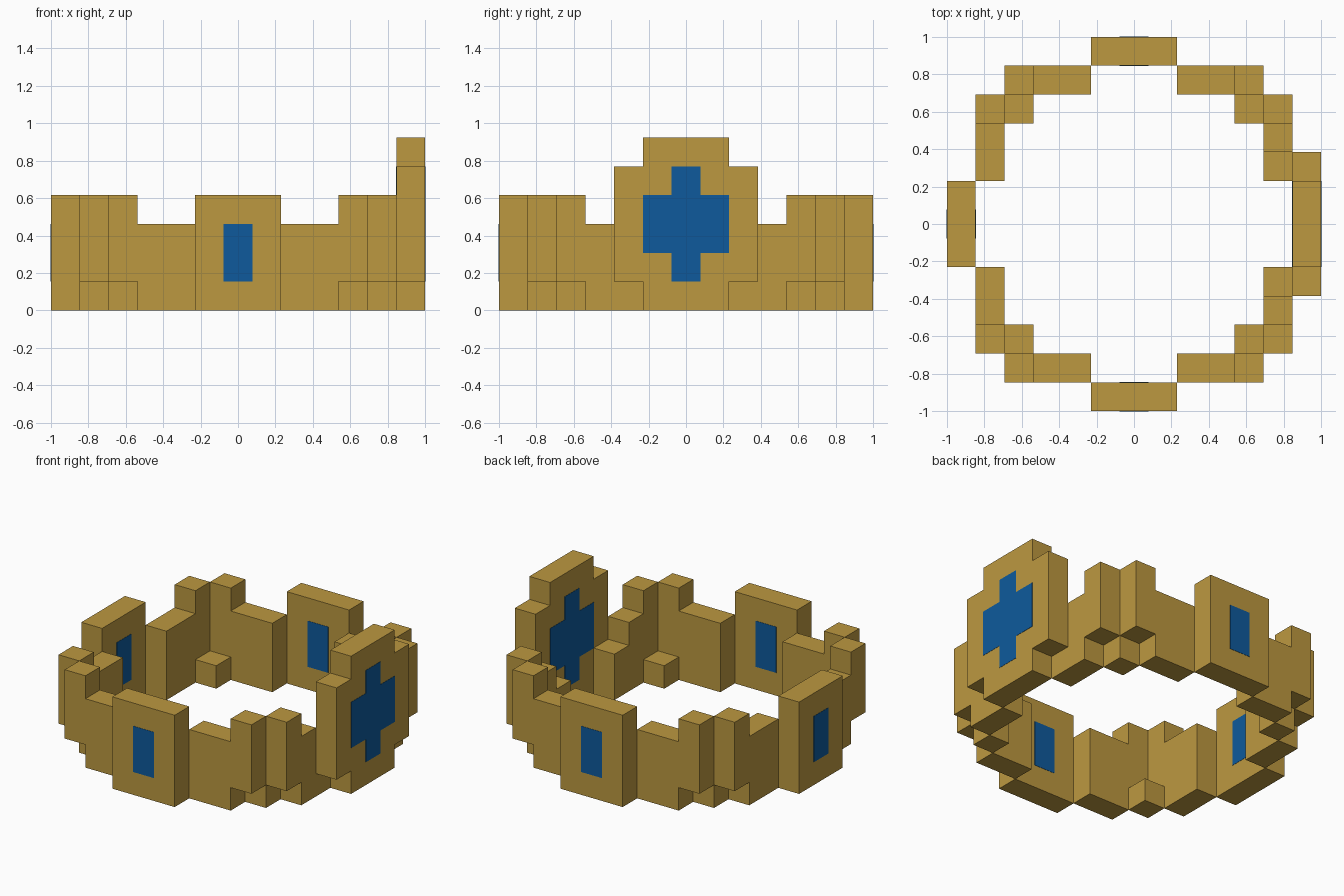
import bpy
import bmesh
from mathutils import Vector

cube = bpy.data.objects.get("Cube")
if cube:
    bpy.data.objects.remove(cube, do_unlink=True)

U = 2 / 13       # one block of the grid
PROUD = 0.012    # how far painted plates stand out, in blocks


def material(name, rgb):
    m = bpy.data.materials.new(name)
    m.use_nodes = True
    m.diffuse_color = (*rgb, 1)
    m.node_tree.nodes["Principled BSDF"].inputs["Base Color"].default_value = (*rgb, 1)
    return m


gold = material("gold", (0.503, 0.314, 0.051))
blue = material("blue", (0.0044, 0.102, 0.332))


def slab(name, outline, axis, start, end, mat):
    """Extrude a (side, height) outline along x or y, in block units."""
    def point(s, z, d):
        return Vector((d, s, z) if axis == "x" else (s, d, z)) * U
    bm = bmesh.new()
    face = bm.faces.new([bm.verts.new(point(s, z, start)) for s, z in outline])
    new = bmesh.ops.extrude_face_region(bm, geom=[face])["geom"]
    shift = point(0, 0, end - start)
    bmesh.ops.translate(bm, vec=shift, verts=[v for v in new if isinstance(v, bmesh.types.BMVert)])
    bmesh.ops.recalc_face_normals(bm, faces=bm.faces)
    mesh = bpy.data.meshes.new(name)
    bm.to_mesh(mesh)
    bm.free()
    mesh.materials.append(mat)
    obj = bpy.data.objects.new(name, mesh)
    bpy.context.collection.objects.link(obj)
    return obj


def rect(s0, s1, z0, z1):
    return [(s0, z0), (s1, z0), (s1, z1), (s0, z1)]


def symmetric(half):
    """Close a right-hand half outline with its mirror image."""
    return half + [(-s, z) for s, z in reversed(half)]


def panel(name, axis, side, outline, jewel):
    """Outer panel with a painted plate on its outer and inner face."""
    slab(name, outline, axis, side * 5.5, side * 6.5, gold)
    slab(name + "_outer_gem", jewel, axis, side * 6.5, side * (6.5 + PROUD), blue)
    slab(name + "_inner_gem", jewel, axis, side * 5.5, side * (5.5 - PROUD), blue)


# Three plain panels with an upright gem
for name, axis, side in (("front_panel", "y", -1), ("back_panel", "y", 1), ("right_panel", "x", -1)):
    panel(name, axis, side, rect(-1.5, 1.5, 0, 4), rect(-0.5, 0.5, 1, 3))

# Tall stepped crest with a cross-shaped gem
crest = symmetric([(1.5, 0), (1.5, 1), (2.5, 1), (2.5, 5), (1.5, 5), (1.5, 6)])
cross = symmetric([(0.5, 1), (0.5, 2), (1.5, 2), (1.5, 4), (0.5, 4), (0.5, 5)])
panel("crest_panel", "x", 1, crest, cross)

# Low walls with a raised outer end; those behind the crest are notched
wall = [(1.5, 0), (3.5, 0), (3.5, 1), (4.5, 1), (4.5, 4), (3.5, 4), (3.5, 3), (1.5, 3)]
notched = wall[:-1] + [(2.5, 3), (2.5, 2), (1.5, 2)]

for sx, x_name in ((1, "left"), (-1, "right")):
    for sy, y_name in ((-1, "front"), (1, "back")):
        place = f"{y_name}_{x_name}"
        slab(f"{place}_wall", [(s * sx, z) for s, z in wall], "y", sy * 4.5, sy * 5.5, gold)
        side = notched if sx > 0 else wall
        slab(f"{place}_side_wall", [(s * sy, z) for s, z in side], "x", sx * 4.5, sx * 5.5, gold)
        # Small block in the inner corner
        slab(f"{place}_corner_block", rect(sx * 3.5, sx * 4.5, 0, 1), "y", sy * 3.5, sy * 4.5, gold)
